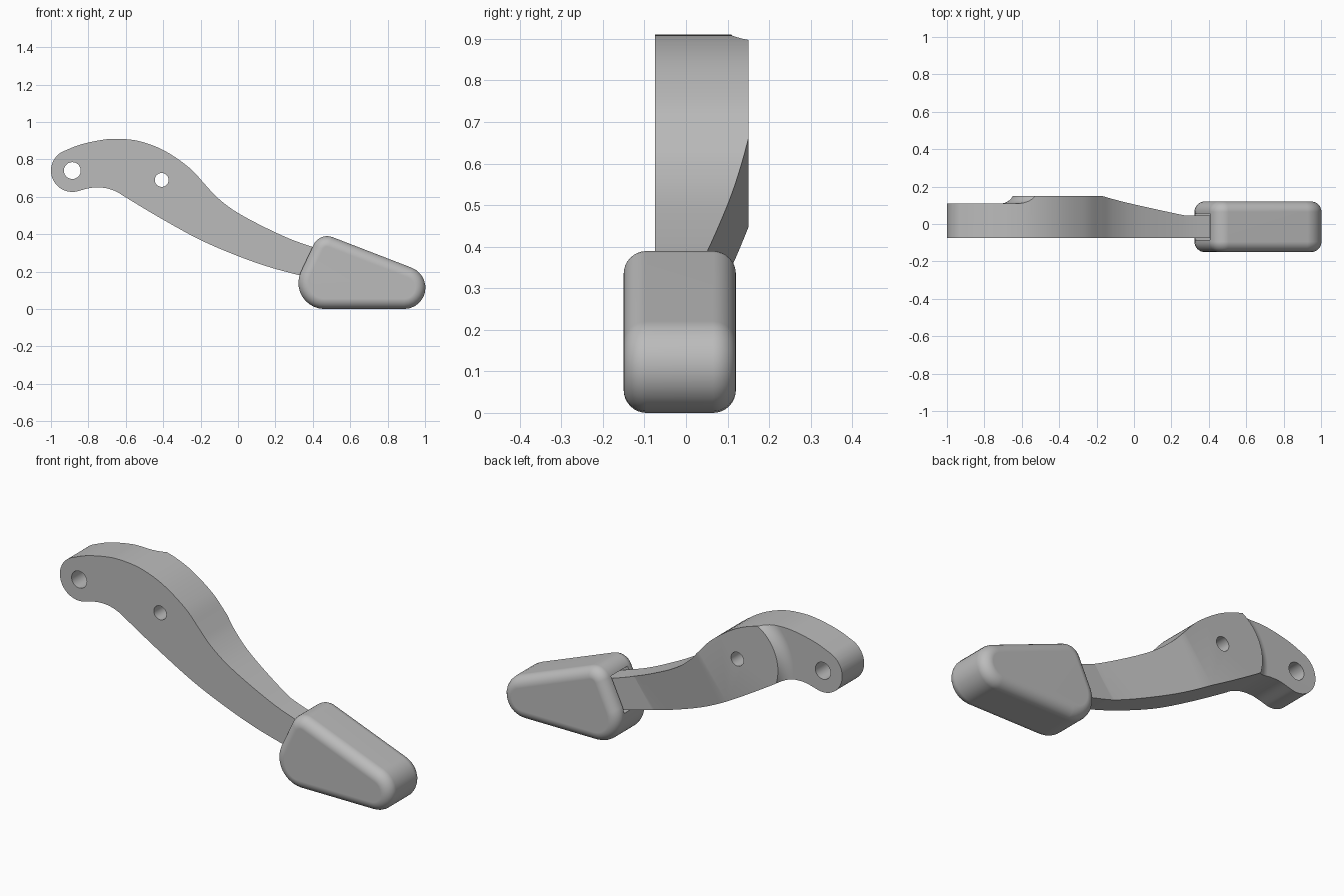
import bpy, bmesh, math
from mathutils import Vector

if "Cube" in bpy.data.objects:
    bpy.data.objects.remove(bpy.data.objects["Cube"], do_unlink=True)

grey = bpy.data.materials.new("plain grey")
grey.use_nodes = True
COLOUR = (0.5, 0.5, 0.5, 1)
grey.diffuse_color = COLOUR
grey.node_tree.nodes["Principled BSDF"].inputs["Base Color"].default_value = COLOUR


def loft(name, rings, loop=False):
    """Skin matching closed rings of points; cap the ends."""
    bm = bmesh.new()
    rows = [[bm.verts.new(p) for p in ring] for ring in rings]
    for a, b in zip(rows, rows[1:]):
        for i in range(len(a)):
            j = (i + 1) % len(a)
            bm.faces.new((a[i], a[j], b[j], b[i]))
    bm.faces.new(rows[0])
    bm.faces.new(rows[-1])
    bmesh.ops.recalc_face_normals(bm, faces=bm.faces)
    mesh = bpy.data.meshes.new(name)
    bm.to_mesh(mesh)
    bm.free()
    mesh.materials.append(grey)
    ob = bpy.data.objects.new(name, mesh)
    bpy.context.collection.objects.link(ob)
    return ob


def prism(name, outline, y0, y1):
    return loft(name, [[(x, y, z) for x, z in outline] for y in (y0, y1)])


def arc(cx, cz, r, a0, a1, n):
    angles = [math.radians(a0 + (a1 - a0) * i / n) for i in range(n + 1)]
    return [(cx + r * math.cos(a), cz + r * math.sin(a)) for a in angles]


def spline(points, steps=5):
    """Smooth curve through the points."""
    p = [Vector(q) for q in points]
    p = [2 * p[0] - p[1]] + p + [2 * p[-1] - p[-2]]
    out = []
    for a, b, c, d in zip(p, p[1:], p[2:], p[3:]):
        for i in range(steps):
            t = i / steps
            out.append(tuple(0.5 * (2 * b + (c - a) * t + (2 * a - 5 * b + 4 * c - d) * t * t
                                    + (3 * b - a - 3 * c + d) * t ** 3)))
    return out + [tuple(p[-2])]


def rounded(corners, inset, n=10):
    """Counter-clockwise polygon with a fillet radius at each corner, shrunk by inset."""
    out = []
    for i, (x, z, r) in enumerate(corners):
        c = Vector((x, z))
        u = (Vector(corners[i - 1][:2]) - c).normalized()
        v = (Vector(corners[(i + 1) % len(corners)][:2]) - c).normalized()
        half = u.angle(v) / 2
        mid = (u + v).normalized()
        centre = c + mid * r / math.sin(half)
        facing = math.atan2(-mid.y, -mid.x)
        sweep = math.pi / 2 - half
        out += arc(centre.x, centre.y, r - inset,
                   math.degrees(facing - sweep), math.degrees(facing + sweep), n)
    return out


def finish(ob, cutters):
    """Cut, then shade smooth with crisp edges."""
    bpy.ops.object.select_all(action="DESELECT")
    ob.select_set(True)
    bpy.context.view_layer.objects.active = ob
    for cutter in cutters:
        mod = ob.modifiers.new("cut", "BOOLEAN")
        mod.operation, mod.solver, mod.object = "DIFFERENCE", "EXACT", cutter
        bpy.ops.object.modifier_apply(modifier=mod.name)
        bpy.data.objects.remove(cutter, do_unlink=True)
    bpy.ops.object.shade_smooth_by_angle(angle=math.radians(25))
    ob.modifiers.new("flat faces", "WEIGHTED_NORMAL").keep_sharp = True


# Arm: curved side outline with a round pivot end
PIVOT, HOLE = (-0.886, 0.74), (-0.408, 0.69)
FRONT, BACK = -0.075, 0.15
end = arc(*PIVOT, 0.114, 115, 285, 28)
under = spline([end[-1], (-0.80, 0.645), (-0.755, 0.65), (-0.70, 0.645), (-0.645, 0.625),
                (-0.60, 0.597), (-0.42, 0.489), (-0.205, 0.371), (0, 0.283),
                (0.168, 0.224), (0.33, 0.18), (0.42, 0.157)])
over = spline([(0.46, 0.31), (0.41, 0.328), (0.275, 0.376), (0.115, 0.451), (-0.02, 0.526),
               (-0.115, 0.60), (-0.18, 0.67), (-0.26, 0.755), (-0.392, 0.846),
               (-0.526, 0.897), (-0.65, 0.91), (-0.74, 0.902), (-0.846, 0.878), end[0]])
arm = prism("lever_arm", end + under[1:] + over[:-1], FRONT, BACK)

# Through holes
holes = [prism("hole_cutter", arc(*c, r, 0, 350, 35), -0.3, 0.3)
         for c, r in ((PIVOT, 0.045), (HOLE, 0.037))]

# Thinner pivot end, stepped by a concave fillet around the small hole
section = [(0.305 - d, y) for d, y in arc(0, 0.183, 0.073, -90, -20, 8)]
section = [(0.8, 0.11)] + section + [(section[-1][0], 0.3), (0.8, 0.3)]
rings = []
for i in range(41):
    a = math.radians(100 + 135 * i / 40)
    rings.append([(HOLE[0] + d * math.cos(a), y, HOLE[1] + d * math.sin(a)) for d, y in section])
step = loft("step_cutter", rings)

# Back face tapering towards the pad
along, across = Vector((0.774, 0, -0.633)), Vector((0.633, 0, 0.774))
start = Vector((-0.17, 0, 0.66))
taper_section = [(-0.05, 0.16), (0.524, 0.045), (1.2, 0.045), (1.2, 0.3), (-0.05, 0.3)]
taper = loft("taper_cutter", [[start + along * s + across * w + Vector((0, y, 0))
                               for s, y in taper_section] for w in (-0.6, 0.6)])
finish(arm, holes + [step, taper])

# Pad: wedge with rounded corners and rounded rims
corners = [(0.242, 0, 0.14), (1.5, 0, 0.114), (0.436, 0.411, 0.08)]
RIM, Y0, Y1 = 0.055, -0.15, 0.12
rings = []
for i in range(9):
    a = math.pi / 2 * i / 8
    rings.append((RIM * (1 - math.sin(a)), RIM * (1 - math.cos(a))))
levels = [(ins, Y0 + d) for ins, d in rings] + [(ins, Y1 - d) for ins, d in reversed(rings)]
pad = loft("pedal_pad", [[(x, y, z) for x, z in rounded(corners, ins)] for ins, y in levels])

# Socket in the pad that takes the arm
socket = prism("socket_cutter", [(0.2, 0.42), (0.47, 0.322), (0.43, 0.14), (0.2, 0.2)],
               -0.085, 0.055)
finish(pad, [socket])
